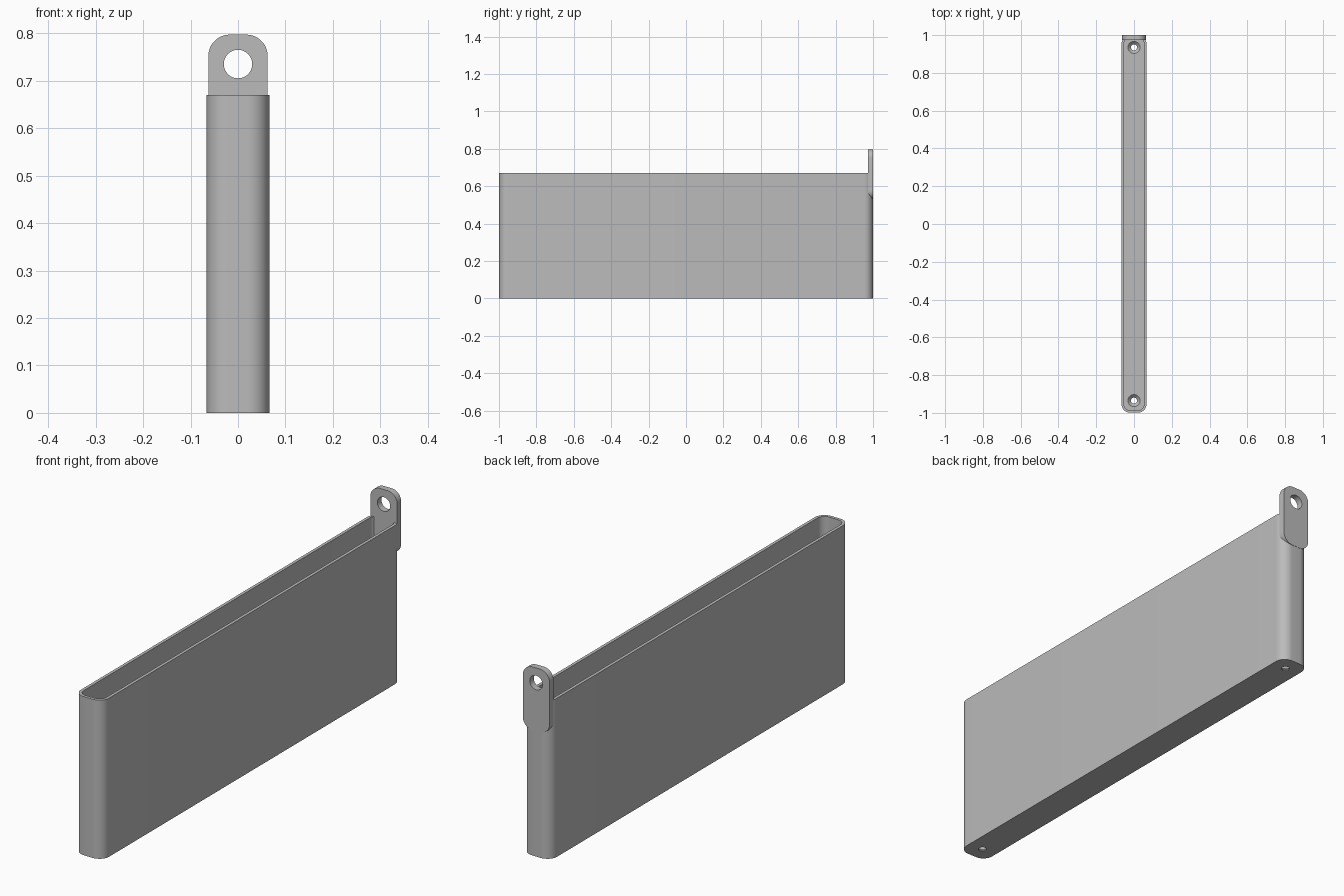
import bpy, bmesh, math
from mathutils import Matrix

cube = bpy.data.objects.get("Cube")
if cube:
    bpy.data.objects.remove(cube, do_unlink=True)

GRAY = (0.5, 0.5, 0.5, 1)
gray = bpy.data.materials.new("plain_gray")
gray.use_nodes = True
gray.diffuse_color = GRAY
gray.node_tree.nodes["Principled BSDF"].inputs["Base Color"].default_value = GRAY


def rounded_slab(name, half_w, half_l, radius, low, high, steps=12):
    """Rounded rectangle in XY, extruded from low to high."""
    bm = bmesh.new()
    verts = []
    for q, (sx, sy) in enumerate(((1, 1), (-1, 1), (-1, -1), (1, -1))):
        for i in range(steps + 1):
            a = math.pi / 2 * (q + i / steps)
            verts.append(bm.verts.new((sx * (half_w - radius) + radius * math.cos(a),
                                       sy * (half_l - radius) + radius * math.sin(a), low)))
    face = bm.faces.new(verts)
    top = bmesh.ops.extrude_face_region(bm, geom=[face])["geom"]
    bmesh.ops.translate(bm, vec=(0, 0, high - low),
                        verts=[g for g in top if isinstance(g, bmesh.types.BMVert)])
    return finish(name, bm)


def cone(name, r1, r2, depth, matrix):
    bm = bmesh.new()
    bmesh.ops.create_cone(bm, cap_ends=True, segments=40, radius1=r1, radius2=r2,
                          depth=depth, matrix=matrix)
    return finish(name, bm)


def finish(name, bm):
    bmesh.ops.recalc_face_normals(bm, faces=bm.faces)
    mesh = bpy.data.meshes.new(name)
    bm.to_mesh(mesh)
    bm.free()
    mesh.materials.append(gray)
    obj = bpy.data.objects.new(name, mesh)
    bpy.context.collection.objects.link(obj)
    return obj


def select(obj):
    bpy.ops.object.select_all(action='DESELECT')
    obj.select_set(True)
    bpy.context.view_layer.objects.active = obj


def combine(target, other, operation):
    """Apply a boolean and remove the second object."""
    mod = target.modifiers.new(operation, 'BOOLEAN')
    mod.operation, mod.object, mod.solver = operation, other, 'EXACT'
    select(target)
    bpy.ops.object.modifier_apply(modifier=mod.name)
    bpy.data.objects.remove(other, do_unlink=True)


# Hollow tray with a solid floor
FLOOR = 0.02
tray = rounded_slab("tray", 0.066, 0.999, 0.045, 0, 0.67)
combine(tray, rounded_slab("cavity", 0.053, 0.986, 0.032, FLOOR, 0.8), 'DIFFERENCE')

# Countersunk screw holes in the floor
for y in (-0.935, 0.935):
    combine(tray, cone("shaft", 0.016, 0.016, 0.2, Matrix.Translation((0, y, 0))), 'DIFFERENCE')
    combine(tray, cone("countersink", 0.014, 0.034, FLOOR,
                       Matrix.Translation((0, y, FLOOR / 2 + 0.002))), 'DIFFERENCE')

# Hanging tab on the back wall, rounded at all corners
tab = rounded_slab("hanging_tab", 0.0625, 0.1335, 0.045, -1.0, -0.973)
tab.data.transform(Matrix.Translation((0, 0, 0.6635)) @ Matrix.Rotation(math.pi / 2, 4, 'X'))
turn = Matrix.Translation((0, 1, 0.735)) @ Matrix.Rotation(math.pi / 2, 4, 'X')
combine(tab, cone("tab_hole", 0.03, 0.03, 0.2, turn), 'DIFFERENCE')

for obj in (tray, tab):
    select(obj)
    bpy.ops.object.shade_smooth_by_angle(angle=math.radians(30))
